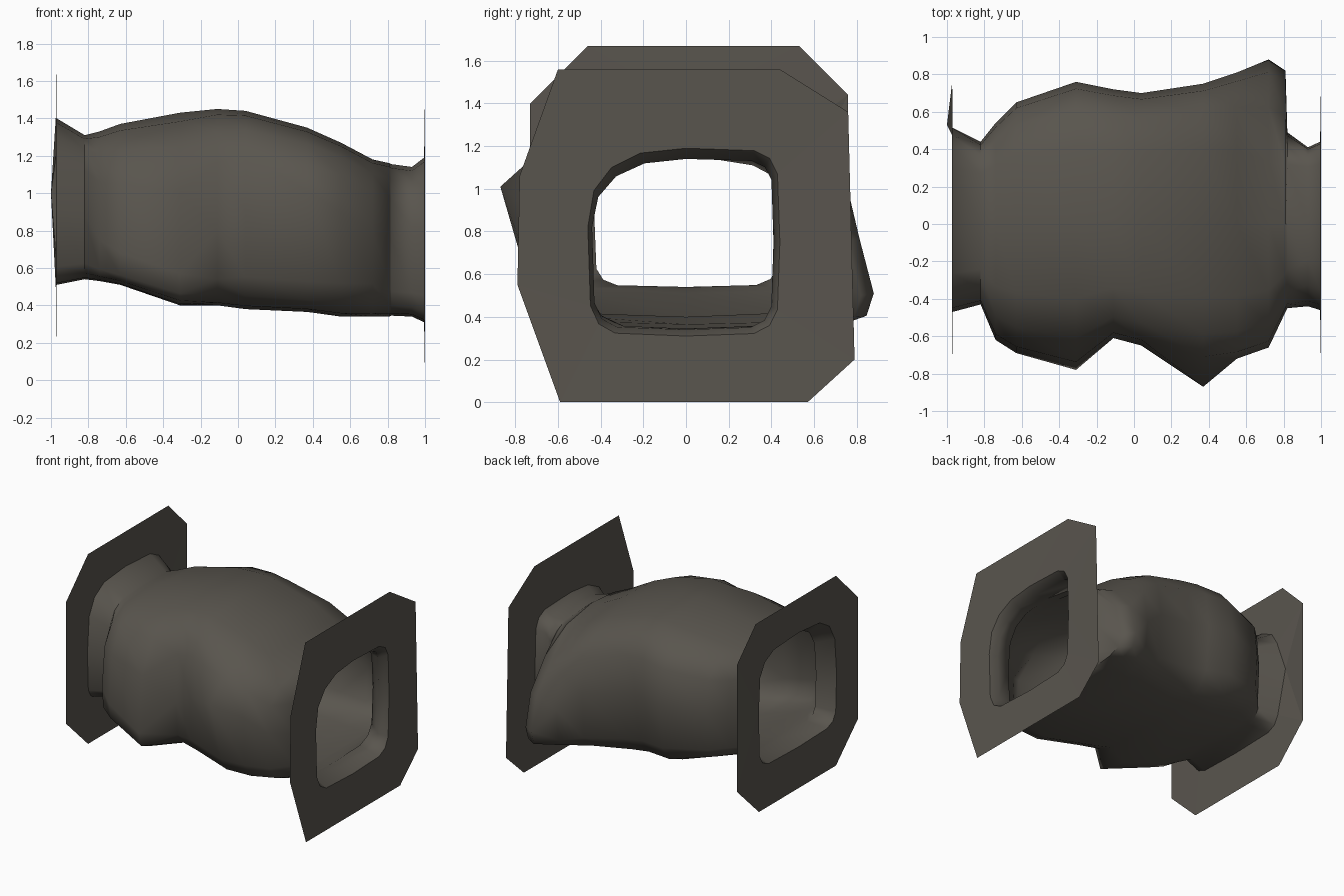
import bpy, bmesh, math

if "Cube" in bpy.data.objects:
    bpy.data.objects.remove(bpy.data.objects["Cube"])

metal = bpy.data.materials.new("dark warm grey")
metal.diffuse_color = (0.10, 0.091, 0.076, 1)
metal.use_nodes = True
metal.node_tree.nodes["Principled BSDF"].inputs["Base Color"].default_value = metal.diffuse_color


def make_object(name, bm):
    mesh = bpy.data.meshes.new(name)
    bm.to_mesh(mesh)
    bm.free()
    mesh.materials.append(metal)
    obj = bpy.data.objects.new(name, mesh)
    bpy.context.collection.objects.link(obj)
    return obj


def section(x, top, bottom, y_pos, y_neg, z_pos, z_neg, up_pos, up_neg, low, count=16):
    """Boxy oval section; sides have their own widest height and upper roundness."""
    points = []
    for i in range(count):
        a = 2 * math.pi * i / count
        c, s = math.cos(a), math.sin(a)
        c = 0 if abs(c) < 1e-6 else c
        s = 0 if abs(s) < 1e-6 else s
        power = low if s < 0 else (up_pos if c > 0 else up_neg)
        mid = z_pos if c > 0 else z_neg
        y = (y_pos if c > 0 else y_neg) * abs(c) ** power
        reach = (top if s > 0 else bottom) - mid
        points.append((x, y, mid + reach * abs(s) ** power))
    return points


# barrel profile: x, top, bottom, +y, -y, heights of the +y and -y sides,
# boxiness of the upper +y, upper -y and lower parts
rings = [section(*r) for r in (
    (-0.97, 1.40, 0.51, 0.49, -0.47, 0.95, 0.90, 0.50, 0.60, 0.30),
    (-0.82, 1.31, 0.54, 0.44, -0.43, 0.92, 0.88, 0.50, 0.60, 0.30),
    (-0.74, 1.33, 0.53, 0.54, -0.62, 0.92, 0.75, 0.55, 0.65, 0.35),
    (-0.63, 1.37, 0.51, 0.65, -0.69, 0.92, 0.68, 0.60, 0.65, 0.38),
    (-0.31, 1.43, 0.40, 0.76, -0.78, 0.95, 0.57, 0.62, 0.70, 0.48),
    (-0.11, 1.45, 0.40, 0.72, -0.61, 0.95, 0.80, 0.60, 0.60, 0.45),
    (0.04, 1.44, 0.38, 0.70, -0.65, 0.92, 0.90, 0.60, 0.60, 0.42),
    (0.37, 1.35, 0.365, 0.75, -0.75, 0.85, 0.95, 0.65, 0.70, 0.34),
    (0.55, 1.27, 0.34, 0.81, -0.72, 0.70, 0.90, 0.75, 0.65, 0.40),
    (0.72, 1.18, 0.34, 0.88, -0.66, 0.51, 0.80, 1.00, 0.65, 0.50),
    (0.81, 1.16, 0.34, 0.82, -0.47, 0.50, 0.75, 1.00, 0.60, 0.50),
    (0.82, 1.155, 0.345, 0.49, -0.45, 0.75, 0.75, 0.45, 0.65, 0.40),
    (0.93, 1.14, 0.34, 0.41, -0.44, 0.75, 0.82, 0.30, 0.85, 0.32),
    (0.995, 1.19, 0.31, 0.44, -0.46, 0.75, 0.82, 0.33, 0.80, 0.34),
)]
rings[0][0] = (-1.0, 0.53, 1.0)     # dent pushed out of the left mouth
rings[7][8] = (0.37, -0.87, 1.01)   # pointed bulge on the front

# hollow barrel, one open shell
bm = bmesh.new()
loops = [[bm.verts.new(p) for p in ring] for ring in rings]
for a, b in zip(loops, loops[1:]):
    for i in range(len(a)):
        j = (i + 1) % len(a)
        bm.faces.new((a[i], a[j], b[j], b[i]))
bmesh.ops.recalc_face_normals(bm, faces=bm.faces)
barrel = make_object("barrel", bm)
bpy.context.view_layer.objects.active = barrel
barrel.select_set(True)
bpy.ops.object.shade_smooth_by_angle(angle=math.radians(60))


def flange(name, x, outline, hole, facing):
    """Thin chamfered end plate with the barrel opening cut through it."""
    bm = bmesh.new()
    edges = []
    for pts in ([(x, y, z) for y, z in outline], [(x, y, z) for _, y, z in hole]):
        vs = [bm.verts.new(p) for p in pts]
        edges += [bm.edges.new((vs[i], vs[(i + 1) % len(vs)])) for i in range(len(vs))]
    bmesh.ops.triangle_fill(bm, edges=edges, use_beauty=True, use_dissolve=False)
    for f in bm.faces:
        f.normal_update()
        if f.normal.x * facing < 0:
            f.normal_flip()
    # inner edge meets the barrel mouth exactly
    for v, p in zip(list(bm.verts)[len(outline):], hole):
        v.co = p
    make_object(name, bm)


# end flanges
flange("left_flange", -0.972,
       [(-0.46, 0.19), (0.49, 0.19), (0.76, 0.45), (0.76, 1.44),
        (0.53, 1.67), (-0.46, 1.67), (-0.73, 1.40), (-0.73, 0.45)], rings[0], -1)
flange("right_flange", 1.0,
       [(-0.59, 0), (0.57, 0), (0.79, 0.20), (0.76, 1.36),
        (0.44, 1.56), (-0.60, 1.56), (-0.78, 1.06), (-0.79, 0.55)], rings[-1], 1)
